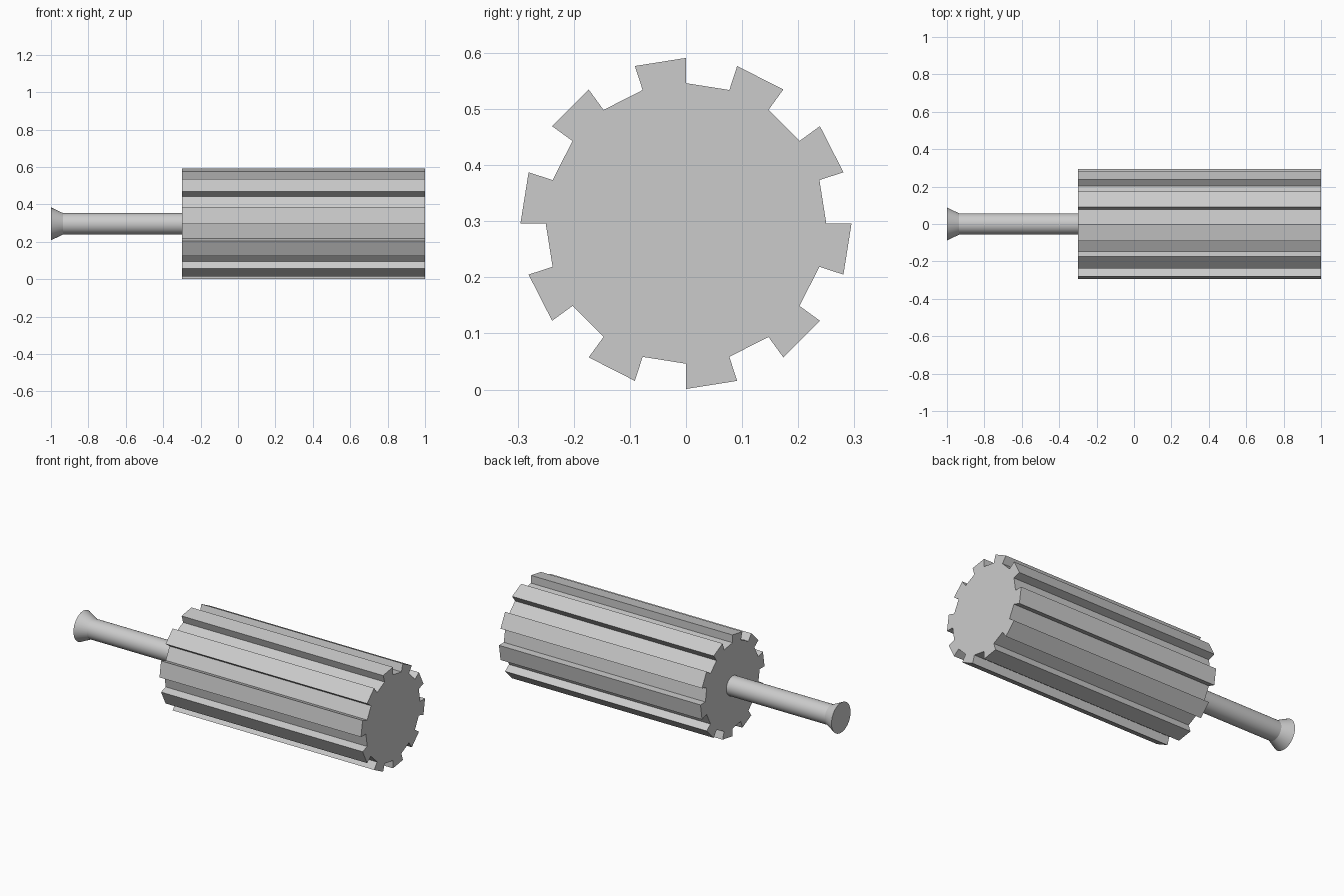
import bpy, bmesh
from math import sin, cos, radians, tau

if "Cube" in bpy.data.objects:
    bpy.data.objects.remove(bpy.data.objects["Cube"])

CZ = 0.296  # height of the long axis


def loft(name, rings):
    """Skin a list of matching point loops and cap both ends."""
    bm = bmesh.new()
    loops = [[bm.verts.new(p) for p in ring] for ring in rings]
    n = len(loops[0])
    for a, b in zip(loops, loops[1:]):
        for i in range(n):
            j = (i + 1) % n
            bm.faces.new((a[i], a[j], b[j], b[i]))
    bm.faces.new(loops[0])
    bm.faces.new(loops[-1])
    bmesh.ops.recalc_face_normals(bm, faces=bm.faces)
    mesh = bpy.data.meshes.new(name)
    bm.to_mesh(mesh)
    bm.free()
    obj = bpy.data.objects.new(name, mesh)
    bpy.context.collection.objects.link(obj)
    return obj


def circle(x, r, n=32):
    return [(x, r * cos(tau * i / n), CZ + r * sin(tau * i / n)) for i in range(n)]


def gear(x, r_in=0.25, r_out=0.295, teeth=10):
    pts = []
    for k in range(teeth):
        a = radians(18 + 36 * k)
        b = a + radians(18)
        for ang, r in ((a, r_in), (a, r_out), (b, r_out), (b, r_in)):
            pts.append((x, r * cos(ang), CZ + r * sin(ang)))
    return pts


# Toothed roller body
loft("toothed_roller", [gear(-0.3), gear(1.0)])

# Handle shaft with flared end
handle = loft("handle", [circle(-1.0, 0.088), circle(-0.935, 0.057), circle(-0.3, 0.057)])
bpy.context.view_layer.objects.active = handle
handle.select_set(True)
bpy.ops.object.shade_smooth_by_angle(angle=radians(20))
